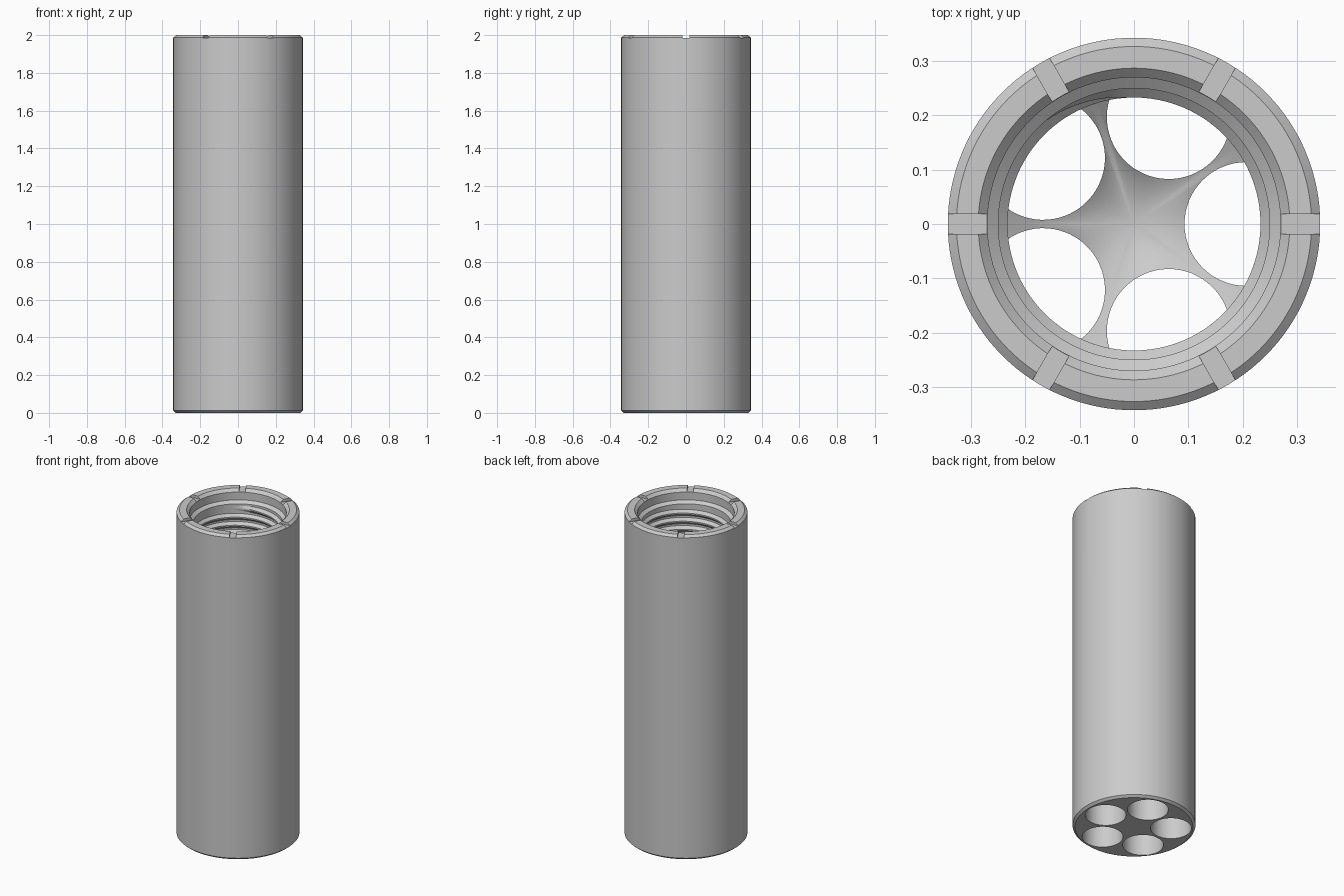
import bpy, bmesh, math
from mathutils import Matrix

if "Cube" in bpy.data.objects:
    bpy.data.objects.remove(bpy.data.objects["Cube"], do_unlink=True)

steel = bpy.data.materials.new("grey_steel")
steel.use_nodes = True
GREY = (0.6, 0.6, 0.6, 1)
steel.diffuse_color = GREY
steel.node_tree.nodes["Principled BSDF"].inputs["Base Color"].default_value = GREY

OUTER, BORE, CREST = 0.343, 0.25, 0.233
STEPS = 128


def make_object(name, bm):
    bmesh.ops.recalc_face_normals(bm, faces=bm.faces)
    mesh = bpy.data.meshes.new(name)
    bm.to_mesh(mesh)
    bm.free()
    mesh.materials.append(steel)
    obj = bpy.data.objects.new(name, mesh)
    bpy.context.collection.objects.link(obj)
    return obj


def smooth(obj):
    bpy.ops.object.select_all(action='DESELECT')
    obj.select_set(True)
    bpy.context.view_layer.objects.active = obj
    bpy.ops.object.shade_smooth_by_angle(angle=math.radians(25))


# Tube body: closed profile from the bottom centre, up the outside, down the bore
profile = [(0, 0), (OUTER - 0.014, 0), (OUTER, 0.012), (OUTER, 1.987), (0.327, 2),
           (0.287, 2), (0.27, 1.983), (0.27, 1.935), (BORE, 1.92),
           (BORE, 1.42), (CREST, 1.40), (CREST, 0.36), (0, 0.2)]
bm = bmesh.new()
verts = [bm.verts.new((r, 0, z)) for r, z in profile]
edges = [bm.edges.new(pair) for pair in zip(verts, verts[1:])]
bmesh.ops.spin(bm, geom=verts + edges, cent=(0, 0, 0), axis=(0, 0, 1),
               angle=math.tau, steps=STEPS, use_merge=True)
bmesh.ops.remove_doubles(bm, verts=bm.verts, dist=0.0001)
body = make_object("tube_body", bm)

# Cutters: five nozzle holes through the floor, six spanner slots in the rim
bm = bmesh.new()
for i in range(5):
    place = Matrix.Rotation(i * math.tau / 5, 4, 'Z') @ Matrix.Translation((0.207, 0, 0.13))
    bmesh.ops.create_cone(bm, cap_ends=True, segments=64, radius1=0.114,
                          radius2=0.114, depth=0.46, matrix=place)
hole_cutter = make_object("hole_cutter", bm)

bm = bmesh.new()
for i in range(6):
    place = (Matrix.Rotation(i * math.tau / 6, 4, 'Z') @ Matrix.Translation((0.32, 0, 2.034))
             @ Matrix.Diagonal((0.14, 0.036, 0.1, 1)))
    bmesh.ops.create_cube(bm, size=1, matrix=place)
slot_cutter = make_object("slot_cutter", bm)

for cutter in (hole_cutter, slot_cutter):
    mod = body.modifiers.new(cutter.name, 'BOOLEAN')
    mod.operation, mod.solver, mod.object = 'DIFFERENCE', 'EXACT', cutter
    cutter.hide_render = True
bpy.context.view_layer.update()
cut_mesh = bpy.data.meshes.new_from_object(
    body.evaluated_get(bpy.context.evaluated_depsgraph_get()))
body.modifiers.clear()
body.data = cut_mesh
for cutter in (hole_cutter, slot_cutter):
    bpy.data.objects.remove(cutter, do_unlink=True)
smooth(body)

# Internal thread: a tapered ridge swept down a helix inside the bore
PITCH, TURNS, PER_TURN = 0.05, 9, 96
ROOT = BORE + 0.003
bm = bmesh.new()
previous = None
for i in range(TURNS * PER_TURN + 1):
    turn = i / PER_TURN
    angle = math.radians(135) - turn * math.tau
    z = 1.893 - turn * PITCH
    grow = min(1, turn * 8 + 0.05, (TURNS - turn) * 8 + 0.05)
    crest = ROOT + (CREST - ROOT) * grow
    section = [(ROOT, 0.022), (crest, 0.004), (crest, -0.004), (ROOT, -0.022)]
    ring = [bm.verts.new((r * math.cos(angle), r * math.sin(angle), z + dz))
            for r, dz in section]
    if previous:
        for a in range(4):
            b = (a + 1) % 4
            bm.faces.new((previous[a], previous[b], ring[b], ring[a]))
    else:
        bm.faces.new(ring)
    previous = ring
bm.faces.new(previous)
smooth(make_object("internal_thread", bm))
